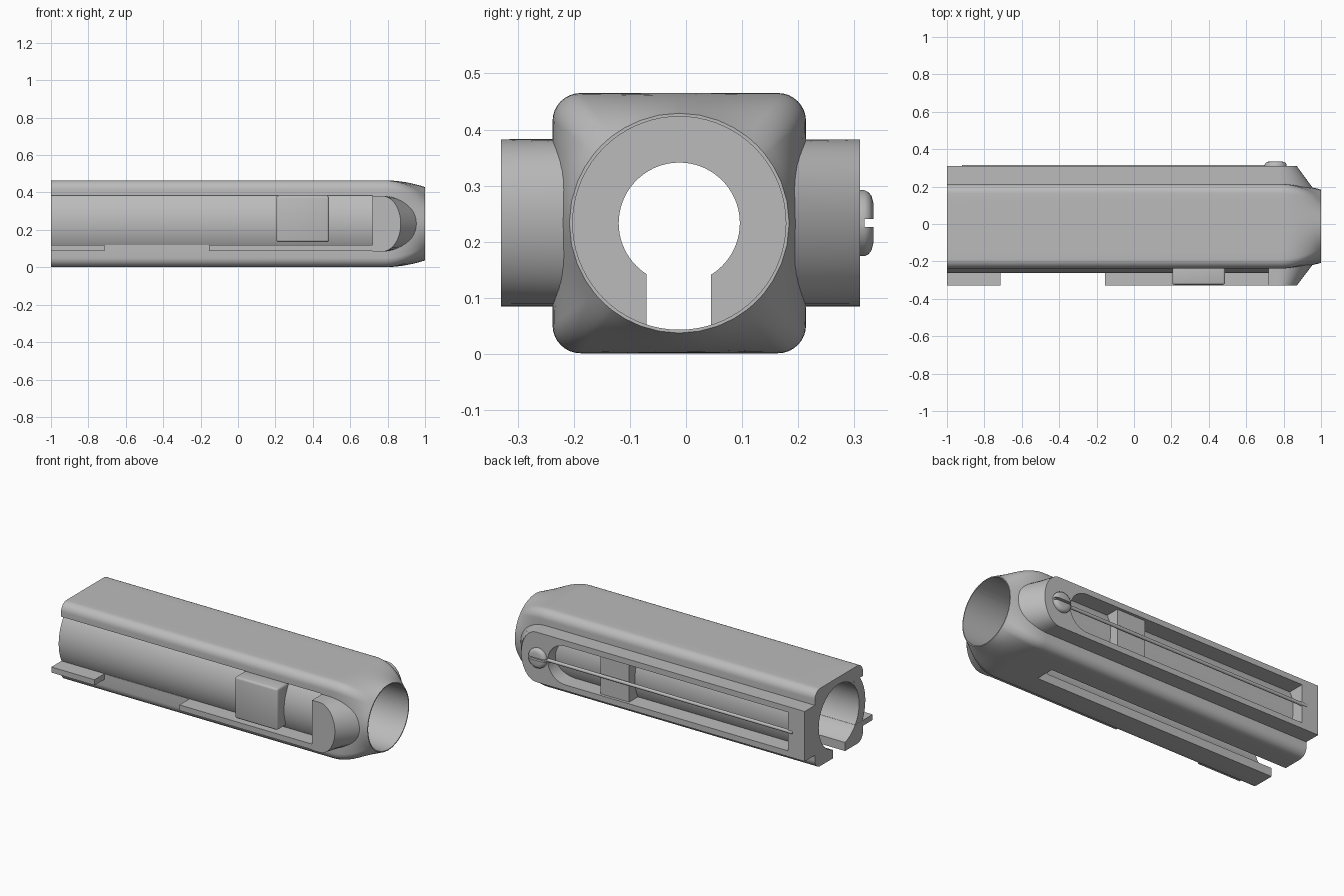
import bpy, bmesh
from math import sin, cos, pi, atan2, radians
from mathutils import Vector

if "Cube" in bpy.data.objects:
    bpy.data.objects.remove(bpy.data.objects["Cube"])

CY, CZ = -0.012, 0.233          # bore axis
BORE, SLEEVE = 0.19, 0.25       # bore and sleeve radii

grey = bpy.data.materials.new("plain_grey")
grey.use_nodes = True
COLOR = (0.5, 0.5, 0.5, 1)
grey.diffuse_color = COLOR
grey.node_tree.nodes["Principled BSDF"].inputs["Base Color"].default_value = COLOR


def loft(name, rings):
    """Skin a list of equal-length closed rings and cap both ends."""
    bm = bmesh.new()
    rows = [[bm.verts.new(p) for p in ring] for ring in rings]
    n = len(rows[0])
    for a, b in zip(rows, rows[1:]):
        for i in range(n):
            j = (i + 1) % n
            bm.faces.new((a[i], a[j], b[j], b[i]))
    bm.faces.new(rows[0][::-1])
    bm.faces.new(rows[-1])
    bmesh.ops.recalc_face_normals(bm, faces=bm.faces)
    mesh = bpy.data.meshes.new(name)
    bm.to_mesh(mesh)
    bm.free()
    mesh.materials.append(grey)
    ob = bpy.data.objects.new(name, mesh)
    bpy.context.collection.objects.link(ob)
    return ob


def box(name, x, y, z):
    return loft(name, [[(px, y[0], z[0]), (px, y[1], z[0]), (px, y[1], z[1]), (px, y[0], z[1])]
                       for px in x])


def rod(name, x, r, y=CY, z=CZ, n=72):
    angles = [2 * pi * i / n for i in range(n)]
    return loft(name, [[(px, y + r * cos(a), z + r * sin(a)) for a in angles] for px in x])


def activate(ob):
    bpy.ops.object.select_all(action='DESELECT')
    ob.select_set(True)
    bpy.context.view_layer.objects.active = ob


def cut(ob, *cutters):
    for c in cutters:
        m = ob.modifiers.new("cut", 'BOOLEAN')
        m.operation, m.solver, m.object = 'DIFFERENCE', 'EXACT', c
        activate(ob)
        bpy.ops.object.modifier_apply(modifier=m.name)
        bpy.data.objects.remove(c)


def bevel(ob, width, segments=3):
    m = ob.modifiers.new("bevel", 'BEVEL')
    m.width, m.segments, m.limit_method = width, segments, 'ANGLE'
    activate(ob)
    bpy.ops.object.modifier_apply(modifier=m.name)


def body_section():
    """Rounded rectangle in y, z with evenly divided flats."""
    hy, hz, r = 0.226, 0.232, 0.05
    pts = []
    corners = [(1, 1), (-1, 1), (-1, -1), (1, -1)]
    for k, (sy, sz) in enumerate(corners):
        c = Vector((sy * (hy - r), sz * (hz - r)))
        for i in range(9):
            a = pi / 2 * (k + i / 8)
            pts.append(c + r * Vector((cos(a), sin(a))))
        ny, nz = corners[(k + 1) % 4]
        a = pi / 2 * (k + 1)
        end = Vector((ny * (hy - r), nz * (hz - r))) + r * Vector((cos(a), sin(a)))
        start = pts[-1]
        pts += [start.lerp(end, i / 8) for i in range(1, 8)]
    return pts


# Body: rounded bar easing into a round muzzle
section = body_section()
rings = [[(-1, CY + p.x, CZ + p.y) for p in section]]
for i in range(11):
    t = i / 10
    ring = []
    for p in section:
        a = atan2(p.y, p.x)
        q = p.lerp(0.196 * Vector((cos(a), sin(a))), t * t)
        ring.append((0.78 + 0.22 * t, CY + q.x, CZ + q.y))
    rings.append(ring)
body = loft("body", rings)


def slot_cutter():
    """Long window with a round front end for the back rail."""
    x0, x1, r = -0.89, 0.58, 0.115
    prof = [(x0, CZ - r)]
    prof += [(x1 + r * cos(a), CZ + r * sin(a))
             for a in (radians(-90 + 10 * i) for i in range(19))]
    prof.append((x0, CZ + r))
    return loft("slot_cutter", [[(x, y, z) for x, z in prof] for y in (0.19, 0.4)])


cut(body,
    rod("bore_cutter", (-1.1, 1.1), BORE),
    box("window_cutter", (-1.1, 0.72), (-0.5, -0.15), (0.12, 0.385)),
    box("under_slot_cutter", (-1.1, 0.6), (-0.07, 0.045), (-0.1, 0.2)),
    slot_cutter())

# Inner collar: ring wall with a keyhole opening
collar = rod("inner_collar", (0.53, 0.58), 0.194)
cut(collar, rod("hole_cutter", (0.4, 0.7), 0.108),
    box("key_cutter", (0.4, 0.7), (-0.07, 0.045), (-0.1, 0.2)))


# Curved sleeve walls showing through the front window and back slot
def sleeve(name, mid):
    angles = [radians(mid - 45 + 3 * i) for i in range(31)]
    path = [(SLEEVE, a) for a in angles] + [(0.1915, a) for a in reversed(angles)]
    return loft(name, [[(x, CY + r * cos(a), CZ + r * sin(a)) for r, a in path]
                       for x in (-0.999, 0.73)])


parts = [body, collar, sleeve("front_sleeve", 180), sleeve("back_sleeve", 0)]


# Side rails: rounded end leaning inwards
def rail(name, x0, y_in, y_out):
    rings = []
    for y, tip in ((y_in, 0.965), (y_out, 0.87)):
        prof = [(x0, CZ - 0.149)]
        prof += [(0.77 + (tip - 0.77) * cos(a), CZ + 0.149 * sin(a))
                 for a in (radians(-90 + 7.5 * i) for i in range(25))]
        prof.append((x0, CZ + 0.149))
        rings.append([(x, y, z) for x, z in prof])
    return loft(name, rings)


front_boss = rail("front_boss", 0.72, -0.204, -0.33)
back_rail = rail("back_rail", -1, 0.18, 0.31)
cut(back_rail, slot_cutter())
parts += [front_boss, back_rail]

# Front ledge plates and the sliding button
for name, x in (("rear_ledge", (-1, -0.715)), ("front_ledge", (-0.155, 0.73))):
    parts.append(box(name, x, (-0.33, -0.215), (0.087, 0.12)))
button = box("slide_button", (0.205, 0.487), (-0.325, -0.2), (0.135, 0.383))
bevel(button, 0.012)
parts.append(button)

# Guide rod and slider block in the back slot
parts.append(rod("guide_rod", (-0.92, 0.72), 0.01, y=0.305, n=16))
parts.append(box("slider_block", (0.17, 0.36), (0.2, 0.293), (CZ - 0.116, CZ + 0.116)))

# Slotted screw
disc = [radians(7.5 * i) for i in range(48)]
screw = loft("screw", [[(0.757 + r * cos(a), y, CZ + r * sin(a)) for a in disc]
                       for y, r in ((0.3, 0.059), (0.318, 0.059), (0.326, 0.055),
                                    (0.331, 0.048), (0.334, 0.036))])
cut(screw, box("screw_slot_cutter", (0.6, 0.9), (0.318, 0.4), (CZ - 0.007, CZ + 0.007)))
parts.append(screw)

for ob in parts:
    activate(ob)
    bpy.ops.object.shade_smooth_by_angle(angle=radians(30))
